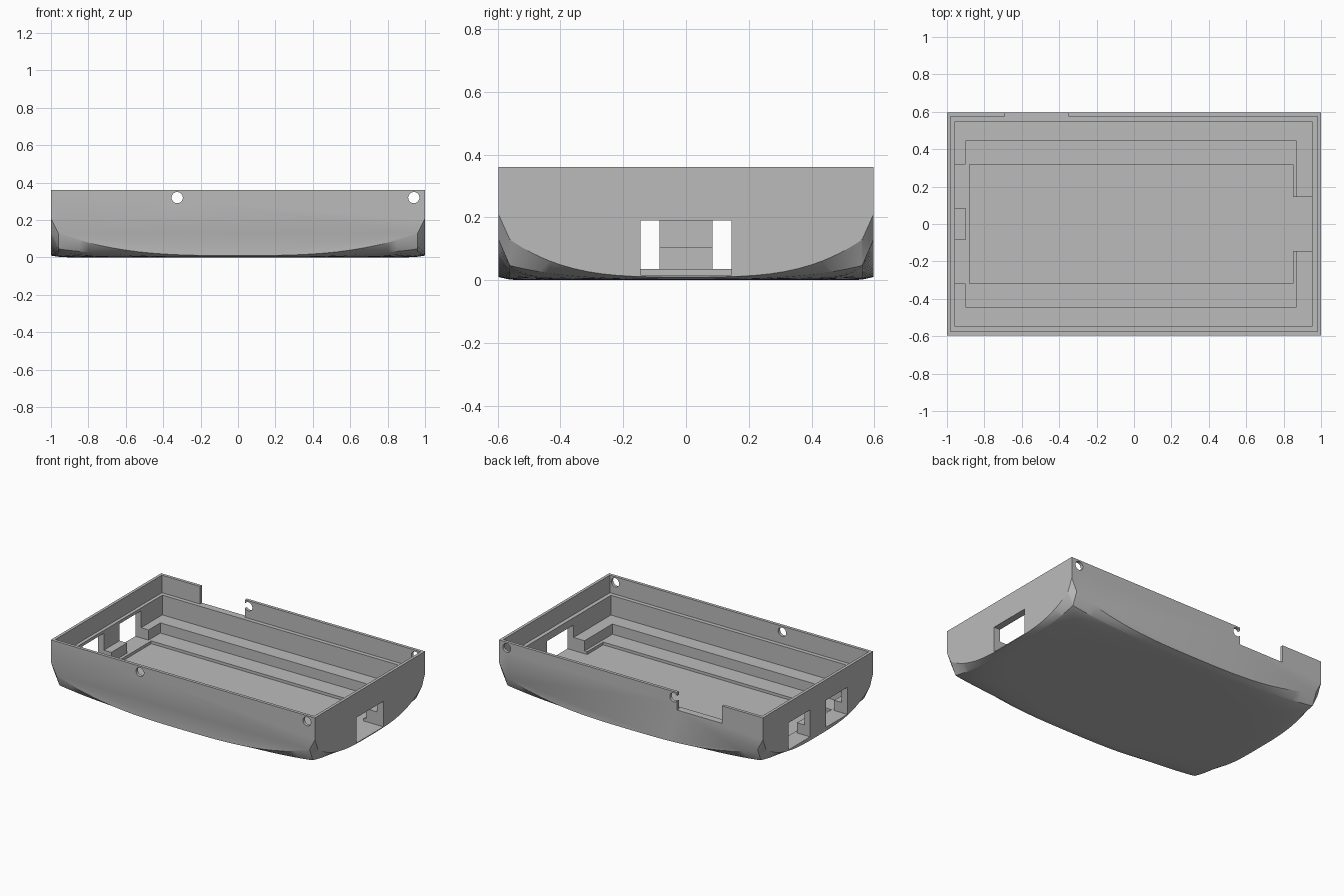
import bpy, bmesh, math
from mathutils import Matrix, Vector

if "Cube" in bpy.data.objects:
    bpy.data.objects.remove(bpy.data.objects["Cube"])

HALF_X, HALF_Y, TOP = 1.0, 0.597, 0.36
KINK_X, KINK_Y = 0.96, 0.94      # where the steep corner facets begin
N = 16

grey = bpy.data.materials.new("plain grey")
grey.use_nodes = True
COLOUR = (0.5, 0.5, 0.5, 1)
grey.diffuse_color = COLOUR
grey.node_tree.nodes["Principled BSDF"].inputs["Base Color"].default_value = COLOUR


def make_object(name, bm):
    bmesh.ops.recalc_face_normals(bm, faces=bm.faces)
    mesh = bpy.data.meshes.new(name)
    bm.to_mesh(mesh)
    bm.free()
    mesh.materials.append(grey)
    obj = bpy.data.objects.new(name, mesh)
    bpy.context.collection.objects.link(obj)
    return obj


def stations(kink):
    half = [kink * math.sin(math.pi / 2 * i / N) for i in range(1, N + 1)] + [1.0]
    return [-t for t in reversed(half)] + [0.0] + half


def rise(t, kink, power):
    t = abs(t)
    if t <= kink:
        return 0.6 * (t / kink) ** power
    return 0.6 + 0.4 * (t - kink) / (1 - kink)


def belly(u, v):
    a, b = rise(u, KINK_X, 3.0), rise(v, KINK_Y, 3.3)
    return 0.01 * max(abs(u), abs(v)) ** 24 + 0.2 * a * b * max(a, b)


# Solid hull: rounded belly, flat walls and flat top
bm = bmesh.new()
us, vs = stations(KINK_X), stations(KINK_Y)
grid = [[bm.verts.new((u * HALF_X, v * HALF_Y, belly(u, v))) for v in vs] for u in us]
for i in range(len(us) - 1):
    for j in range(len(vs) - 1):
        a, b = grid[i][j], grid[i + 1][j]
        c, d = grid[i + 1][j + 1], grid[i][j + 1]
        if (us[i] + us[i + 1]) * (vs[j] + vs[j + 1]) > 0:
            tris = ((a, b, d), (b, c, d))
        else:
            tris = ((a, b, c), (a, c, d))
        for tri in tris:
            bm.faces.new(tri)
rims = [[row[0] for row in grid], grid[-1],
        [row[-1] for row in reversed(grid)], list(reversed(grid[0]))]
tops = [bm.verts.new((rim[0].co.x, rim[0].co.y, TOP)) for rim in rims]
for k, rim in enumerate(rims):
    bm.faces.new(rim + [tops[(k + 1) % 4], tops[k]])
bm.faces.new(tops)
tray = make_object("tray_shell", bm)


def box_cutter(name, x, y, z):
    bm = bmesh.new()
    low, high = Vector((x[0], y[0], z[0])), Vector((x[1], y[1], z[1]))
    bmesh.ops.create_cube(bm, size=1, matrix=Matrix.Translation((low + high) / 2)
                          @ Matrix.Diagonal((*(high - low), 1)))
    return make_object(name, bm)


def hole_cutter(name, x):
    bm = bmesh.new()
    bmesh.ops.create_cone(bm, cap_ends=True, segments=32, radius1=0.03, radius2=0.03, depth=2,
                          matrix=Matrix.Translation((x, 0, 0.32)) @ Matrix.Rotation(math.pi / 2, 4, "X"))
    return make_object(name, bm)


# Nested cavities, wall openings and screw holes
cutters = [
    box_cutter("lip_cut", (-0.98, 0.98), (-0.576, 0.576), (0.24, 0.5)),
    box_cutter("main_cut", (-0.957, 0.953), (-0.548, 0.548), (0.105, 0.5)),
    box_cutter("step_cut", (-0.9, 0.87), (-0.445, 0.445), (0.035, 0.5)),
    box_cutter("floor_cut", (-0.88, 0.85), (-0.318, 0.318), (0.016, 0.5)),
    box_cutter("right_port_cut", (-1.1, -0.89), (0.085, 0.318), (0.035, 0.22)),
    box_cutter("right_port_cut_b", (-1.1, -0.89), (-0.318, -0.085), (0.035, 0.22)),
    box_cutter("left_port_cut", (0.84, 1.1), (-0.145, 0.145), (0.016, 0.19)),
    box_cutter("back_notch_cut", (-0.69, -0.35), (0.56, 0.7), (0.24, 0.5)),
    hole_cutter("hole_cut", -0.325),
    hole_cutter("hole_cut_b", 0.94),
]
bpy.ops.object.select_all(action="DESELECT")
tray.select_set(True)
bpy.context.view_layer.objects.active = tray
for cutter in cutters:
    cutter.hide_render = True
    mod = tray.modifiers.new(cutter.name, "BOOLEAN")
    mod.operation, mod.solver, mod.object = "DIFFERENCE", "EXACT", cutter
    bpy.ops.object.modifier_apply(modifier=mod.name)
    bpy.data.objects.remove(cutter)

bpy.ops.object.shade_smooth_by_angle(angle=math.radians(30))
